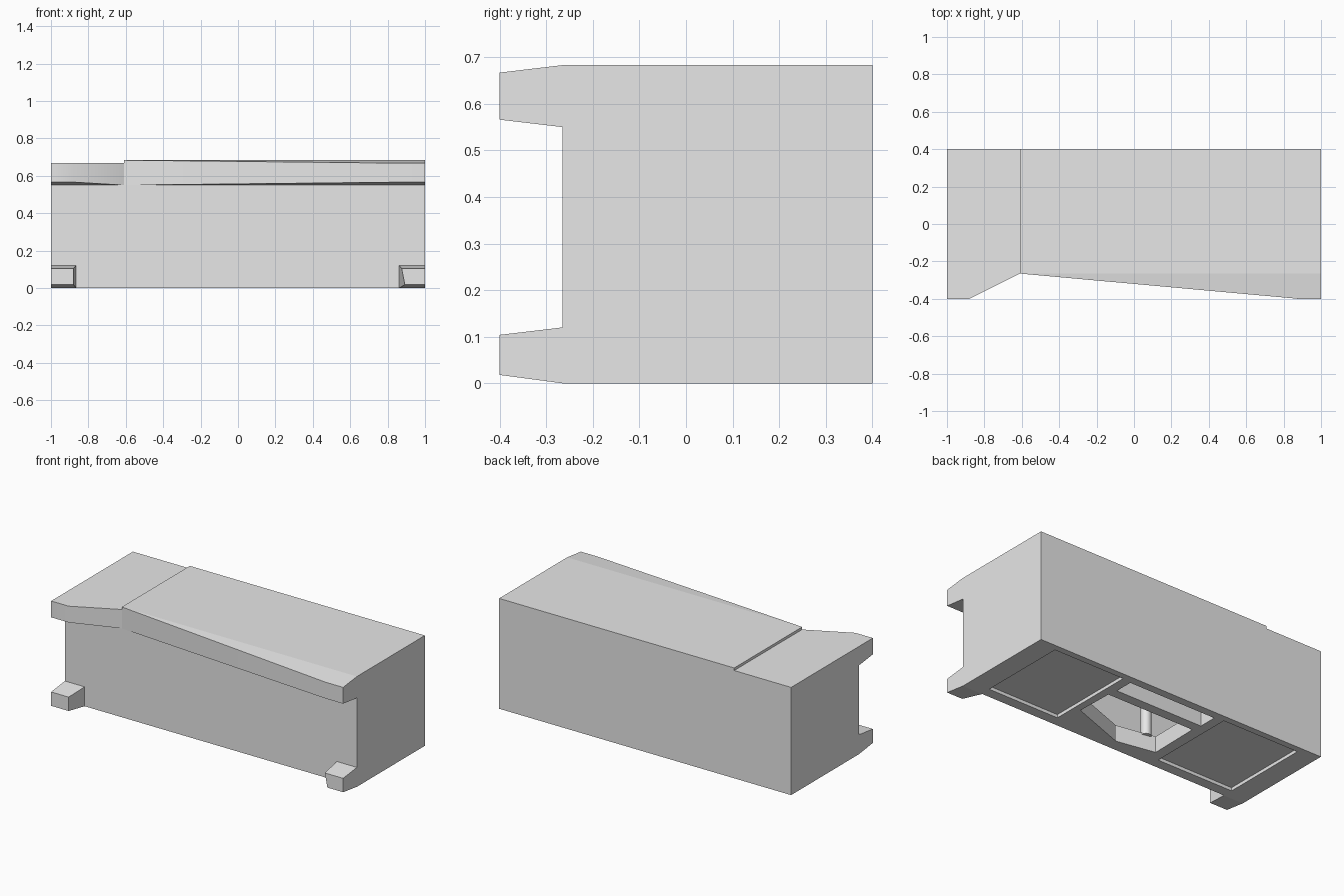
import bpy
import bmesh
from mathutils import Vector

if "Cube" in bpy.data.objects:
    bpy.data.objects.remove(bpy.data.objects["Cube"], do_unlink=True)

grey = bpy.data.materials.new("plain grey")
grey.use_nodes = True
grey.diffuse_color = (0.8, 0.8, 0.8, 1)
grey.node_tree.nodes["Principled BSDF"].inputs["Base Color"].default_value = (0.8, 0.8, 0.8, 1)

FRONT, BACK, NOSE = -0.265, 0.4, -0.4
ROOF, LOW_ROOF, STEP = 0.683, 0.667, -0.61


def loft(name, start, end):
    """Solid between two matching loops of points."""
    bm = bmesh.new()
    a = [bm.verts.new(p) for p in start]
    b = [bm.verts.new(p) for p in end]
    n = len(a)
    bm.faces.new(a)
    bm.faces.new(b)
    for i in range(n):
        j = (i + 1) % n
        bm.faces.new((a[i], a[j], b[j], b[i]))
    bmesh.ops.recalc_face_normals(bm, faces=bm.faces)
    mesh = bpy.data.meshes.new(name)
    bm.to_mesh(mesh)
    bm.free()
    mesh.materials.append(grey)
    obj = bpy.data.objects.new(name, mesh)
    bpy.context.collection.objects.link(obj)
    return obj


def upright(name, outline, z0, z1):
    return loft(name, [(x, y, z0) for x, y in outline], [(x, y, z1) for x, y in outline])


def rect(x0, x1, y0, y1):
    return [(x0, y0), (x1, y0), (x1, y1), (x0, y1)]


def bracket(name, root, tip):
    """Block tapering forward from the front wall; sections are x0, x1, z0, z1."""
    return loft(name, [(x, FRONT, z) for x, z in rect(*root)],
                [(x, NOSE, z) for x, z in rect(*tip)])


def activate(obj):
    bpy.ops.object.select_all(action="DESELECT")
    obj.select_set(True)
    bpy.context.view_layer.objects.active = obj


def carve(target, cutter):
    mod = target.modifiers.new("carve", "BOOLEAN")
    mod.operation = "DIFFERENCE"
    mod.solver = "EXACT"
    mod.object = cutter
    activate(target)
    bpy.ops.object.modifier_apply(modifier=mod.name)
    bpy.data.objects.remove(cutter, do_unlink=True)


# Main body with the stepped roof
side = [(-1, 0), (1, 0), (1, ROOF), (STEP, ROOF), (STEP, LOW_ROOF), (-1, LOW_ROOF)]
body = loft("body", [(x, FRONT, z) for x, z in side], [(x, BACK, z) for x, z in side])

# Inner chamber, two floor recesses and two floor openings split by a crossbar
carve(body, upright("chamber_cutter", rect(-0.9, 0.9, -0.23, 0.365), 0.1, 0.5))
for x0, x1 in ((-0.865, -0.34), (0.38, 0.867)):
    carve(body, upright("recess_cutter", rect(x0, x1, -0.2, 0.36), -0.1, 0.02))
opening = [(0.33, 0.175), (0.335, -0.057), (-0.03, -0.19), (-0.276, -0.144), (-0.27, 0.175)]
carve(body, upright("opening_cutter", opening, -0.1, 0.2))
carve(body, upright("slot_cutter", rect(-0.28, 0.32, 0.236, 0.35), -0.1, 0.2))

# Roof overhangs and front feet
parts = [
    bracket("right_roof_overhang", (-1, STEP, 0.55, LOW_ROOF), (-1, -0.88, 0.566, LOW_ROOF)),
    bracket("left_roof_overhang", (STEP, 1, 0.55, ROOF), (0.88, 1, 0.566, LOW_ROOF)),
    bracket("right_foot", (-1, -0.865, 0, 0.12), (-1, -0.88, 0.018, 0.104)),
]

# Left foot, its inner side leaning in towards the bottom
parts.append(loft("left_foot",
                  [(x, FRONT, z) for x, z in rect(0.862, 1, 0, 0.12)],
                  [(0.892, NOSE, 0.018), (1, NOSE, 0.018), (1, NOSE, 0.104), (0.875, NOSE, 0.104)]))

for part in parts[:2]:
    activate(part)
    bpy.ops.object.shade_smooth_by_angle()

# Post inside the chamber
bpy.ops.mesh.primitive_cylinder_add(vertices=24, radius=0.03, depth=0.42, location=Vector((-0.22, -0.16, 0.3)))
post = bpy.context.object
post.name = "inner_post"
post.data.materials.append(grey)
bpy.ops.object.shade_smooth_by_angle()
